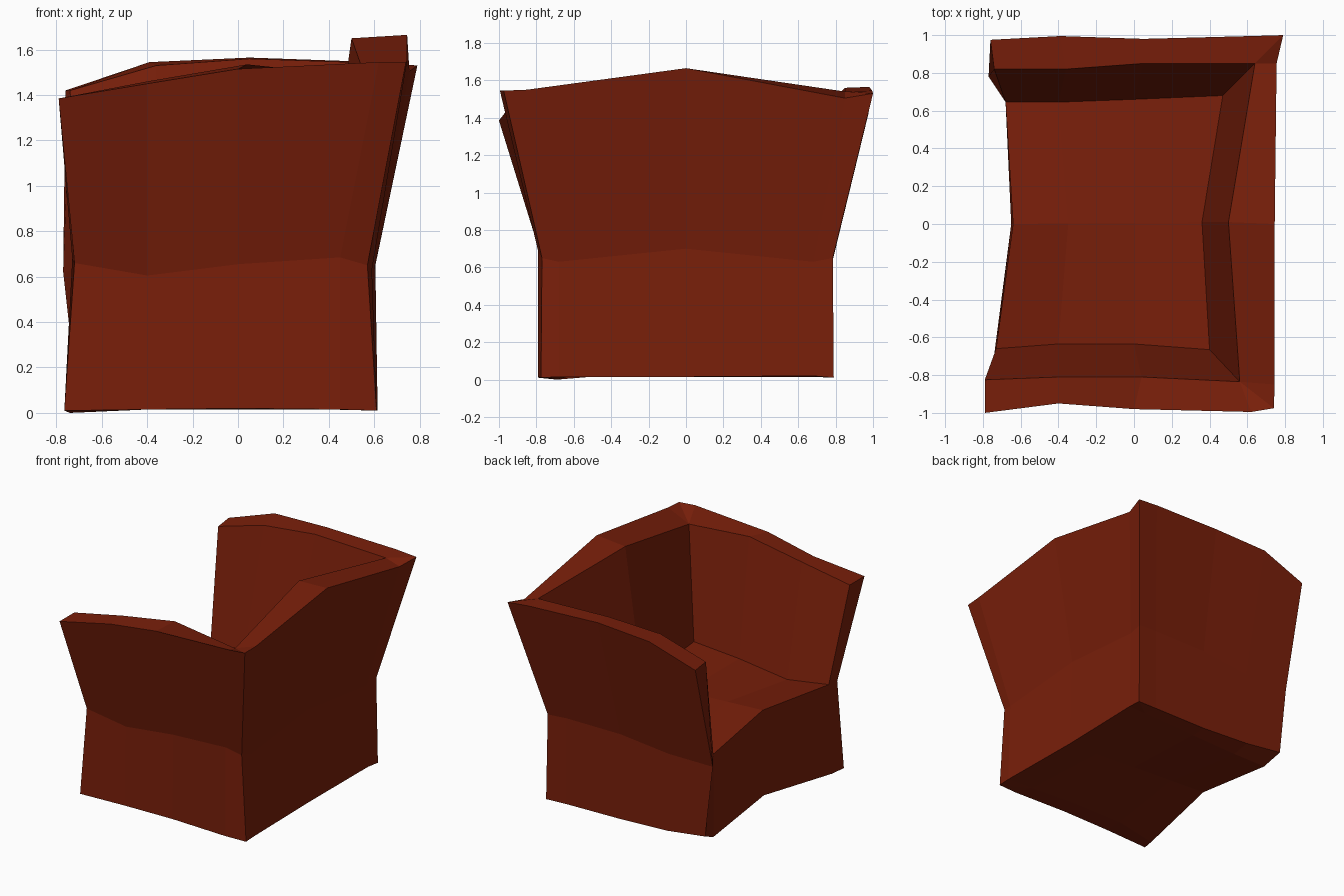
import bpy
import bmesh
from mathutils import Vector

cube = bpy.data.objects.get("Cube")
if cube:
    bpy.data.objects.remove(cube, do_unlink=True)


def make_material(name, colour):
    mat = bpy.data.materials.new(name)
    mat.use_nodes = True
    mat.diffuse_color = colour
    mat.node_tree.nodes["Principled BSDF"].inputs["Base Color"].default_value = colour
    mat.node_tree.nodes["Principled BSDF"].inputs["Roughness"].default_value = 0.8
    return mat


leather = make_material("russet_leather", (0.19, 0.0135, 0.003, 1))


def loft(bm, rows):
    """Bridge consecutive rows of points with quads."""
    verts = [[bm.verts.new(p) for p in row] for row in rows]
    for a, b in zip(verts, verts[1:]):
        for i in range(len(a) - 1):
            bm.faces.new((a[i], a[i + 1], b[i + 1], b[i]))


def finish(bm, name):
    """Weld the patches, face them outwards and create a flat-shaded object."""
    bmesh.ops.remove_doubles(bm, verts=bm.verts, dist=0.0005)
    bmesh.ops.recalc_face_normals(bm, faces=bm.faces)
    mesh = bpy.data.meshes.new(name)
    bm.to_mesh(mesh)
    bm.free()
    mesh.materials.append(leather)
    obj = bpy.data.objects.new(name, mesh)
    bpy.context.collection.objects.link(obj)
    return obj


def path(*points):
    return [Vector(p) for p in points]


# Outer outlines: along one arm, round the back, and along the other arm,
# with an extra point on either side of each back corner
base = path((-.765, -.79, .01), (-.4, -.78, .015), (0, -.78, .02),
            (.45, -.79, .015), (.61, -.775, .01), (.61, -.68, .015),
            (.6, 0, .015),
            (.61, .68, .02), (.615, .79, .01), (.45, .785, .015),
            (0, .78, .02), (-.4, .785, .04), (-.71, .785, .08))

waist = path((-.72, -.775, .66), (-.4, -.765, .605), (0, -.775, .655),
             (.45, -.79, .685), (.57, -.77, .65), (.59, -.68, .63),
             (.58, 0, .7),
             (.6, .68, .63), (.605, .785, .65), (.45, .78, .66),
             (0, .78, .66), (-.4, .78, .62), (-.77, .78, .62))

outer_rim = path((-.79, -1, 1.385), (-.4, -.95, 1.45), (0, -.98, 1.515),
                 (.62, -.995, 1.545), (.74, -.975, 1.545), (.745, -.85, 1.55),
                 (.745, 0, 1.665),
                 (.755, .85, 1.505), (.79, 1, 1.53), (.62, .995, 1.545),
                 (.05, .98, 1.565), (-.39, .995, 1.545), (-.76, .975, 1.42))

# Inner outlines have plain corners
inner_rim = path((-.79, -.825, 1.385), (-.4, -.81, 1.46), (.04, -.81, 1.535), (.56, -.835, 1.48),
                 (.5, .01, 1.65),
                 (.64, .85, 1.54), (.05, .85, 1.56), (-.36, .82, 1.53), (-.74, .82, 1.42))

seat_edge = path((-.73, -.66, .68), (-.4, -.635, .64), (0, -.635, .69), (.4, -.665, .7),
                 (.36, .01, .67),
                 (.47, .68, .64), (0, .66, .64), (-.4, .645, .64), (-.68, .645, .64))

foot = [Vector((p.x, p.y, .015)) for p in seat_edge]
foot[0] = Vector((-.74, -.69, 0))


def fan(ring):
    """Repeat the corner points so an inner outline matches the outer ones."""
    return ring[:3] + [ring[3]] * 3 + [ring[4]] + [ring[5]] * 3 + ring[6:]


def across(ring, front):
    """Three rows of points spanning from arm to arm."""
    near, back, far = ring[:4], ring[4], ring[:4:-1]
    middle = [front.lerp(back, (p.x - near[0].x) / (near[3].x - near[0].x)) for p in near]
    return [near, middle, far]


bm = bmesh.new()

# Arms and back: one continuous flared wall
loft(bm, [fan(foot), base, waist, outer_rim, fan(inner_rim), fan(seat_edge)])

# Arm ends
for end in (0, -1):
    loft(bm, [[base[end], waist[end], outer_rim[end]],
              [foot[end], seat_edge[end], inner_rim[end]]])

# Seat, underside, and the front panel pinched in at the middle
top = across(seat_edge, Vector((-.64, 0, .715)))
bottom = across(foot, Vector((-.65, 0, .075)))
loft(bm, top)
loft(bm, bottom)
loft(bm, [[row[0] for row in top], [row[0] for row in bottom]])

finish(bm, "armchair")
